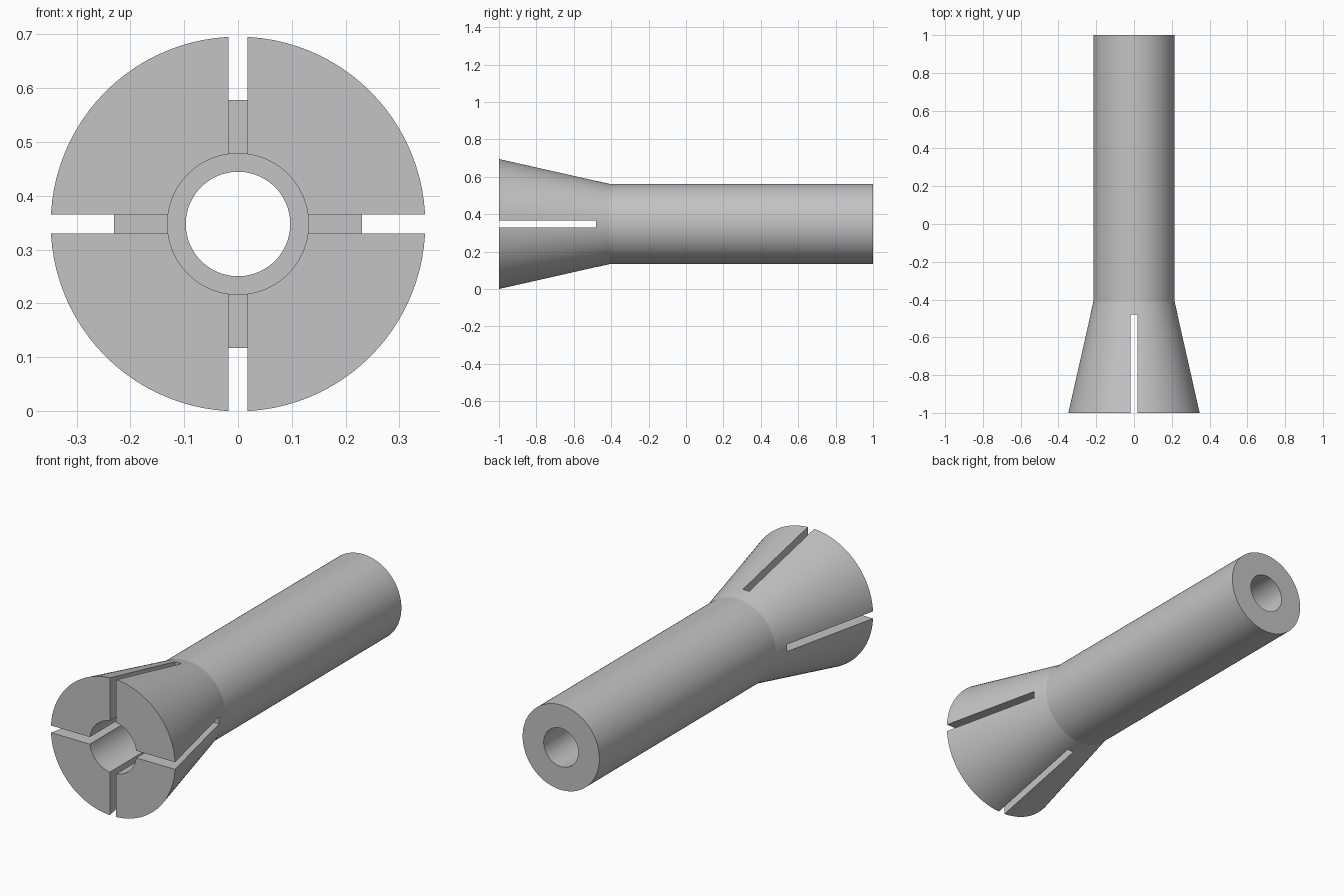
import bpy, bmesh, math
from mathutils import Matrix, Vector

cube = bpy.data.objects.get("Cube")
if cube:
    bpy.data.objects.remove(cube, do_unlink=True)

AXIS_Z = 0.3475      # height of the long axis
SLOT_WIDTH = 0.036
SLOT_END = -0.48
SEGMENTS = 96

steel = bpy.data.materials.new("grey steel")
steel.use_nodes = True
grey = (0.55, 0.55, 0.55, 1)
steel.diffuse_color = grey
steel.node_tree.nodes["Principled BSDF"].inputs["Base Color"].default_value = grey


def make_object(name, bm):
    bmesh.ops.recalc_face_normals(bm, faces=bm.faces)
    mesh = bpy.data.meshes.new(name)
    bm.to_mesh(mesh)
    bm.free()
    mesh.materials.append(steel)
    obj = bpy.data.objects.new(name, mesh)
    bpy.context.collection.objects.link(obj)
    return obj


# Flared sleeve with a stepped bore: closed (radius, y) profile turned about y
profile = [(0.348, -1), (0.215, -0.41), (0.215, 1),
           (0.097, 1), (0.097, -0.4), (0.131, -0.4), (0.131, -1)]
bm = bmesh.new()
verts = [bm.verts.new((r, y, AXIS_Z)) for r, y in profile]
edges = [bm.edges.new((v, verts[(i + 1) % len(verts)])) for i, v in enumerate(verts)]
bmesh.ops.spin(bm, geom=verts + edges, cent=(0, 0, AXIS_Z), axis=(0, 1, 0),
               angle=math.tau, steps=SEGMENTS, use_merge=True)
bmesh.ops.remove_doubles(bm, verts=bm.verts, dist=0.0001)
collet = make_object("collet_body", bm)

# Crossed slots through the flared end
cutters = []
length = SLOT_END + 1.1
for name, size in (("upright_slot", (SLOT_WIDTH, length, 1)),
                   ("level_slot", (1, length, SLOT_WIDTH))):
    bm = bmesh.new()
    place = Matrix.Translation(Vector((0, SLOT_END - length / 2, AXIS_Z)))
    bmesh.ops.create_cube(bm, size=1, matrix=place @ Matrix.Diagonal((*size, 1)))
    cutter = make_object(name, bm)
    cutter.hide_render = True
    cutters.append(cutter)
    cut = collet.modifiers.new(name, 'BOOLEAN')
    cut.operation = 'DIFFERENCE'
    cut.solver = 'EXACT'
    cut.object = cutter

# Apply the cuts and drop the cutters
bpy.ops.object.select_all(action='DESELECT')
bpy.context.view_layer.objects.active = collet
collet.select_set(True)
for name in [m.name for m in collet.modifiers]:
    bpy.ops.object.modifier_apply(modifier=name)
for cutter in cutters:
    bpy.data.objects.remove(cutter, do_unlink=True)

bpy.ops.object.shade_smooth_by_angle(angle=math.radians(10))
